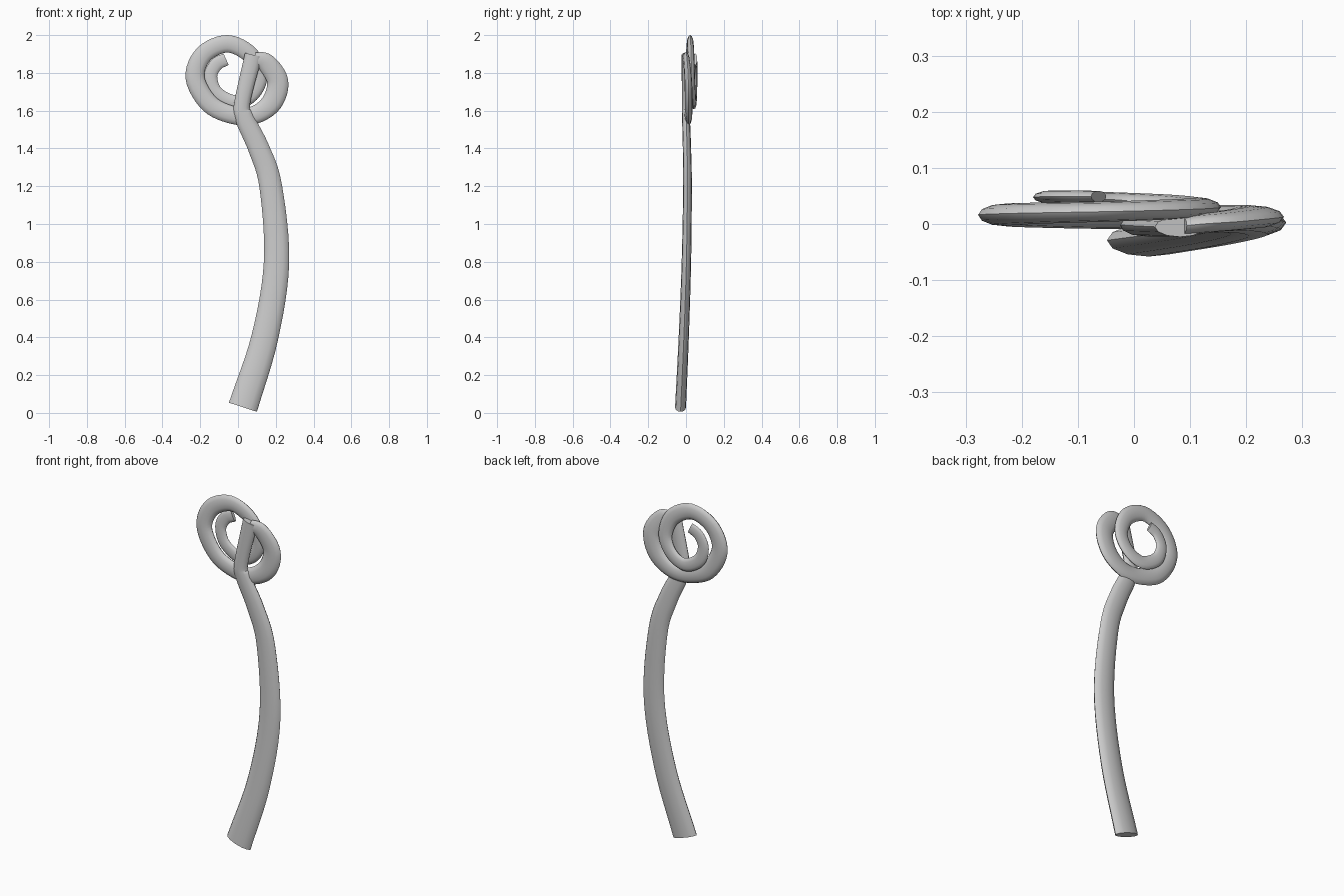
import bpy, math
from mathutils import Vector

old = bpy.data.objects.get("Cube")
if old:
    bpy.data.objects.remove(old, do_unlink=True)

grey = bpy.data.materials.new("plain grey")
grey.use_nodes = True
grey.diffuse_color = (0.6, 0.6, 0.6, 1)
grey.node_tree.nodes["Principled BSDF"].inputs["Base Color"].default_value = (0.6, 0.6, 0.6, 1)

SIDES = 12


def smooth_path(keys, steps):
    """Catmull-Rom interpolation of (x, y, z, half width, half depth)."""
    k = [Vector(p) for p in keys]
    k = [k[0] * 2 - k[1]] + k + [k[-1] * 2 - k[-2]]
    out = []
    for i in range(1, len(k) - 2):
        a, b, c, d = k[i - 1:i + 3]
        for s in range(steps):
            t = s / steps
            out.append((b * 2 + (c - a) * t + (a * 2 - b * 5 + c * 4 - d) * t**2
                        + (b * 3 - a - c * 3 + d) * t**3) / 2)
    return out + [k[-2]]


def flat_tube(name, keys, steps=6):
    """Sweep a flattened oval along a path lying nearly in the XZ plane."""
    path = smooth_path(keys, steps)
    verts, faces = [], []
    for i, p in enumerate(path):
        q, r = path[max(i - 1, 0)], path[min(i + 1, len(path) - 1)]
        side = Vector((r[2] - q[2], 0, q[0] - r[0])).normalized()
        for j in range(SIDES):
            a = math.tau * j / SIDES
            verts.append(Vector(p[:3]) + side * p[3] * math.cos(a)
                         + Vector((0, p[4] * math.sin(a), 0)))
    for i in range(len(path) - 1):
        for j in range(SIDES):
            n = (j + 1) % SIDES
            lo, hi = i * SIDES, (i + 1) * SIDES
            faces.append((lo + j, lo + n, hi + n, hi + j))
    faces.append(tuple(reversed(range(SIDES))))
    faces.append(tuple(range(len(verts) - SIDES, len(verts))))
    mesh = bpy.data.meshes.new(name)
    mesh.from_pydata(verts, [], faces)
    mesh.materials.append(grey)
    obj = bpy.data.objects.new(name, mesh)
    bpy.context.collection.objects.link(obj)
    bpy.ops.object.select_all(action="DESELECT")
    obj.select_set(True)
    bpy.context.view_layer.objects.active = obj
    bpy.ops.object.mode_set(mode="EDIT")
    bpy.ops.mesh.select_all(action="SELECT")
    bpy.ops.mesh.normals_make_consistent(inside=False)
    bpy.ops.object.mode_set(mode="OBJECT")
    bpy.ops.object.shade_smooth_by_angle(angle=math.radians(50))


# Bowed stem that kinks into a short straight tip
flat_tube("stem", [
    (0.026, -0.029, 0.03, 0.078, 0.029), (0.142, -0.012, 0.4, 0.071, 0.027),
    (0.204, 0.002, 0.8, 0.067, 0.025), (0.173, 0.008, 1.2, 0.060, 0.023),
    (0.110, 0.005, 1.4, 0.056, 0.022), (0.035, 0, 1.56, 0.050, 0.021),
    (0.022, -0.002, 1.64, 0.042, 0.020), (0.082, -0.005, 1.895, 0.046, 0.018)])

# Side loop running on into the outer ring and the inner coil
flat_tube("curled_tendril", [
    (0.085, -0.003, 1.875, 0.035, 0.017), (0.150, 0.004, 1.852, 0.050, 0.018),
    (0.210, 0.012, 1.755, 0.056, 0.020), (0.180, 0.014, 1.645, 0.055, 0.020),
    (0.090, 0.013, 1.578, 0.048, 0.020), (-0.020, 0.011, 1.575, 0.047, 0.020),
    (-0.150, 0.013, 1.635, 0.049, 0.020), (-0.228, 0.016, 1.775, 0.050, 0.020),
    (-0.180, 0.019, 1.900, 0.048, 0.019), (-0.055, 0.022, 1.954, 0.046, 0.018),
    (0.065, 0.026, 1.895, 0.045, 0.018), (0.112, 0.030, 1.780, 0.043, 0.017),
    (0.070, 0.036, 1.685, 0.040, 0.016), (-0.020, 0.042, 1.645, 0.038, 0.014),
    (-0.115, 0.046, 1.695, 0.036, 0.013), (-0.145, 0.048, 1.780, 0.035, 0.012),
    (-0.115, 0.049, 1.845, 0.035, 0.011), (-0.063, 0.049, 1.872, 0.033, 0.010)])
